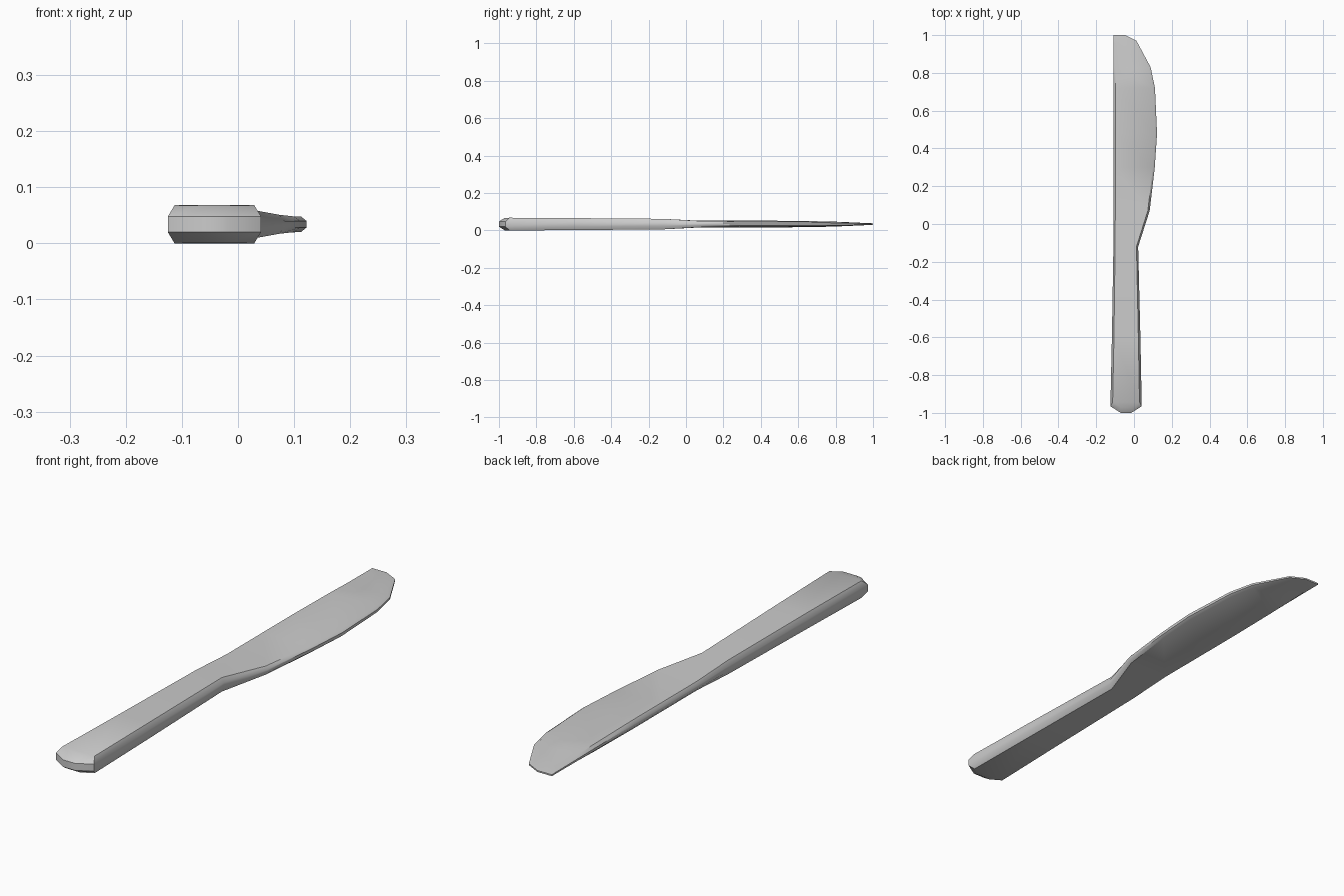
import bpy, bmesh, math

if "Cube" in bpy.data.objects:
    bpy.data.objects.remove(bpy.data.objects["Cube"])

ZC = 0.035  # mid-plane height

# stations along the knife: y, left x, right x, inset, y inset of flats,
# flat half-thickness at spine, at cutting edge, half-height of the rim
STATIONS = [
    (-1.00, -0.070, -0.015, 0.000, 0.030, 0.033, 0.033, 0.014),
    (-0.965, -0.125, 0.041, 0.012, 0.022, 0.034, 0.034, 0.014),
    (-0.60, -0.117, 0.034, 0.011, 0.0, 0.032, 0.032, 0.013),
    (-0.12, -0.109, 0.022, 0.009, 0.0, 0.028, 0.028, 0.010),
    (0.07, -0.109, 0.083, 0.010, 0.0, 0.018, 0.017, 0.006),
    (0.30, -0.109, 0.110, 0.010, 0.0, 0.018, 0.014, 0.006),
    (0.48, -0.109, 0.122, 0.010, 0.0, 0.018, 0.014, 0.006),
    (0.72, -0.109, 0.111, 0.010, 0.0, 0.015, 0.012, 0.005),
    (0.83, -0.109, 0.088, 0.010, -0.005, 0.012, 0.010, 0.004),
    (0.97, -0.109, 0.013, 0.009, -0.015, 0.006, 0.006, 0.003),
    (1.00, -0.109, -0.046, 0.006, -0.012, 0.005, 0.005, 0.003),
]


def ring(bm, y, xl, xr, inset, dy, tl, tr, rim):
    """Eight-sided cross-section with chamfered sides."""
    pts = [(xl, y, -rim), (xl + inset, y + dy, -tl), (xr - inset, y + dy, -tr), (xr, y, -rim),
           (xr, y, rim), (xr - inset, y + dy, tr), (xl + inset, y + dy, tl), (xl, y, rim)]
    return [bm.verts.new((px, py, ZC + pz)) for px, py, pz in pts]


bm = bmesh.new()
rings = [ring(bm, *s) for s in STATIONS]

# handle and blade skin
for a, b in zip(rings, rings[1:]):
    for i in range(8):
        j = (i + 1) % 8
        bm.faces.new((a[i], a[j], b[j], b[i]))

# sloped caps at the butt and the tip
for r in (rings[0], rings[-1]):
    for idx in ((0, 1, 2, 3), (0, 3, 4, 7), (7, 4, 5, 6)):
        bm.faces.new([r[i] for i in idx])

bmesh.ops.remove_doubles(bm, verts=bm.verts, dist=1e-5)
bmesh.ops.recalc_face_normals(bm, faces=bm.faces)

# rest the lowest point on the ground
low = min(v.co.z for v in bm.verts)
for v in bm.verts:
    v.co.z -= low

mesh = bpy.data.meshes.new("table_knife")
bm.to_mesh(mesh)
bm.free()
knife = bpy.data.objects.new("table_knife", mesh)
bpy.context.collection.objects.link(knife)
bpy.context.view_layer.objects.active = knife
knife.select_set(True)
bpy.ops.object.shade_smooth_by_angle(angle=math.radians(40))
